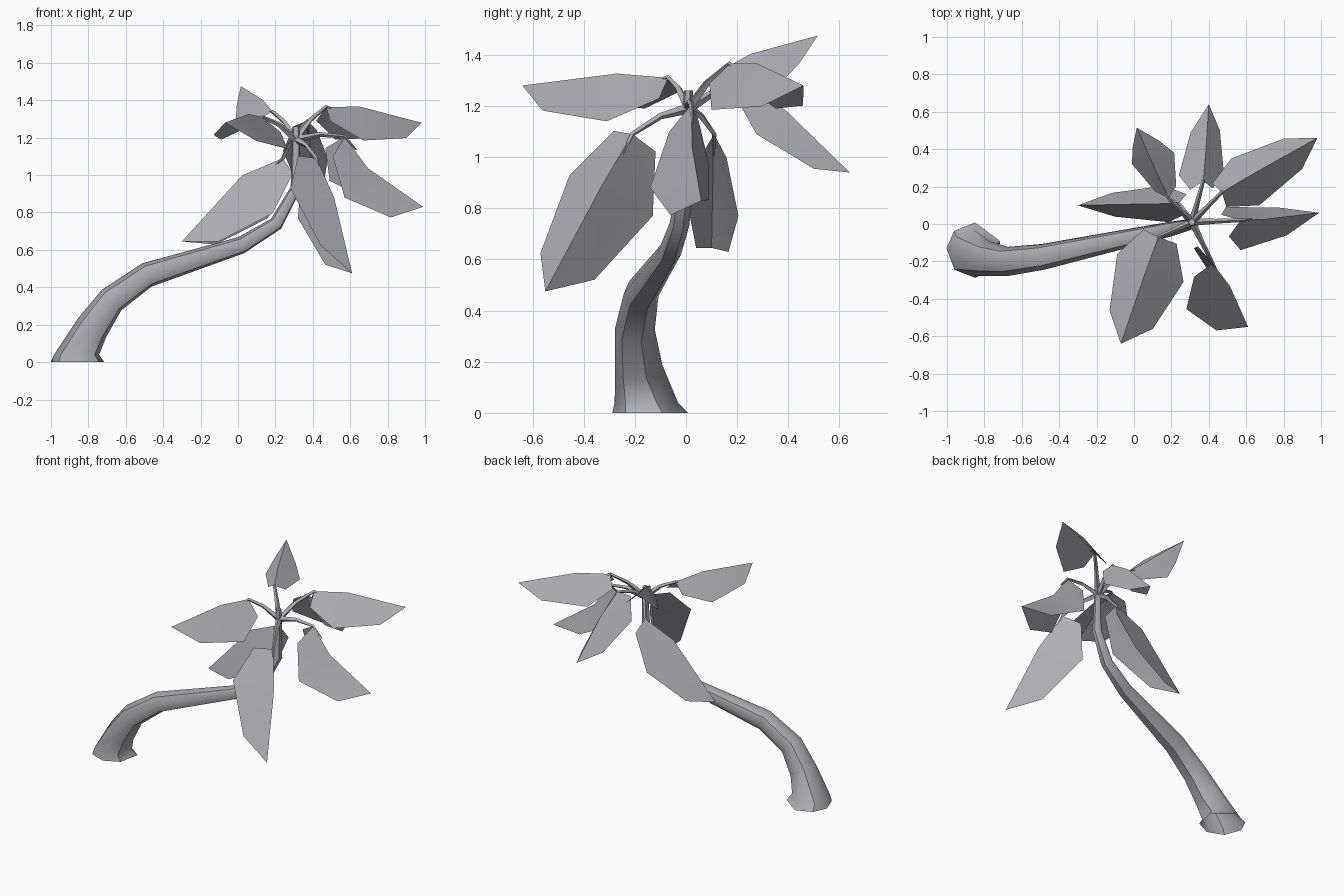
import bpy
import bmesh
import math
from mathutils import Vector

if "Cube" in bpy.data.objects:
    bpy.data.objects.remove(bpy.data.objects["Cube"], do_unlink=True)

# Single plain colour
grey = bpy.data.materials.new("plain_grey")
grey.use_nodes = True
grey.diffuse_color = (0.42, 0.42, 0.45, 1)
grey.node_tree.nodes["Principled BSDF"].inputs["Base Color"].default_value = (0.42, 0.42, 0.45, 1)


def finish(name, bm, angle):
    """Turn a bmesh into a shaded object."""
    mesh = bpy.data.meshes.new(name)
    bm.to_mesh(mesh)
    bm.free()
    mesh.materials.append(grey)
    obj = bpy.data.objects.new(name, mesh)
    bpy.context.collection.objects.link(obj)
    bpy.ops.object.select_all(action='DESELECT')
    obj.select_set(True)
    bpy.context.view_layer.objects.active = obj
    bpy.ops.object.shade_smooth_by_angle(angle=math.radians(angle))
    return obj


def tube(name, points, radii, corners, ref, angle, level_rings=0, sharp=()):
    """Tapered tube, open at its start, with section corners given in degrees."""
    pts = [Vector(p) for p in points]
    sides = len(corners)
    bm = bmesh.new()
    rings = []
    for i, (p, r) in enumerate(zip(pts, radii)):
        t = pts[min(i + 1, len(pts) - 1)] - pts[max(i - 1, 0)]
        if i < level_rings:
            t = Vector((0, 0, 1))
        t.normalize()
        side = (ref - t * ref.dot(t)).normalized()
        other = t.cross(side)
        ring = []
        for corner in corners:
            a = math.radians(corner)
            ring.append(bm.verts.new(p + r * (math.cos(a) * side + math.sin(a) * other)))
        rings.append(ring)
    for low, high in zip(rings, rings[1:]):
        for k in range(sides):
            n = (k + 1) % sides
            bm.faces.new((low[k], low[n], high[n], high[k]))
        for k in sharp:
            bm.edges.get((low[k], high[k])).smooth = False
    bm.faces.new(rings[-1])
    return finish(name, bm, angle)


def leaf(name, base, tip, near_a, near_b, lift=0.2, reach=0.5):
    """Folded leaf: a raised midrib with an angular wing on each side."""
    base, tip = Vector(base), Vector(tip)
    wings = [Vector(near_a), Vector(near_b)]
    along = tip - base
    up = base + along * 0.25 - (wings[0] + wings[1]) / 2
    mid = base + along * 0.36 + up * lift
    bm = bmesh.new()
    b, m, t = (bm.verts.new(p) for p in (base, mid, tip))
    for near in wings:
        heel = base.lerp(near, 0.5) - along * 0.15
        far = (near + along * reach).lerp(base + along * 0.75, 0.35)
        h, n, f = (bm.verts.new(p) for p in (heel, near, far))
        for tri in ((b, h, n), (b, n, m), (m, n, f), (m, f, t)):
            bm.faces.new(tri)
    bmesh.ops.recalc_face_normals(bm, faces=bm.faces)
    bm.normal_update()
    if sum((f.normal * f.calc_area()).dot(up) for f in bm.faces) < 0:
        bmesh.ops.reverse_faces(bm, faces=bm.faces)
    return finish(name, bm, 40)


# Leaning seven-sided trunk with a flared foot and four long creases
trunk_path = [(-0.855, -0.14, 0), (-0.86, -0.155, 0.04), (-0.78, -0.185, 0.18),
              (-0.675, -0.2, 0.33), (-0.485, -0.175, 0.465), (0.02, -0.065, 0.625),
              (0.205, -0.025, 0.74), (0.31, 0, 0.93), (0.31, 0.01, 1.26)]
trunk_radii = [0.148, 0.124, 0.093, 0.078, 0.069, 0.047, 0.039, 0.029, 0.018]
tube("trunk", trunk_path, trunk_radii, (-2, 46, 86, 135, 182, 229, 289),
     Vector((0, 1, 0)), 72, level_rings=2, sharp=(1, 3, 5, 6))

# Leaves: base, tip, widest point of each wing, then midrib lift and wing reach
leaves = {
    "back_right_leaf": ((0.185, 0.14, 1.34), (0.015, 0.515, 1.475),
                        (-0.01, 0.32, 1.3), (0.215, 0.38, 1.3), 0.2, 0.2),
    "back_leaf": ((0.37, 0.23, 1.29), (0.4, 0.64, 0.94),
                  (0.24, 0.26, 1.13), (0.48, 0.275, 1.09)),
    "back_left_leaf": ((0.47, 0.17, 1.365), (0.98, 0.46, 1.28),
                       (0.52, 0.35, 1.19), (0.67, 0.1, 1.185)),
    "left_leaf": ((0.57, 0.02, 1.205), (0.99, 0.06, 0.83),
                  (0.57, -0.14, 0.88), (0.49, 0.09, 0.97), -0.18),
    "front_left_leaf": ((0.42, -0.21, 1.09), (0.61, -0.55, 0.475),
                        (0.28, -0.455, 0.93), (0.32, -0.13, 0.77), 0.15),
    "front_right_leaf": ((0.13, -0.07, 1.31), (-0.07, -0.64, 1.28),
                         (-0.09, -0.16, 1.19), (0.265, -0.31, 1.14)),
    "right_leaf": ((0.24, 0.11, 1.09), (-0.3, 0.1, 0.645),
                   (0.16, 0.205, 0.77), (0.185, 0.01, 0.795), 0.35, 0.47),
}

# Thin arched stalks join each leaf to the crown
crown = Vector((0.31, 0.01, 1.19))
for name, shape in leaves.items():
    leaf(name, *shape)
    start, end = Vector(shape[0]), Vector(shape[1])
    bend = crown.lerp(start, 0.5) + Vector((0, 0, 0.02))
    inner = start.lerp(end, 0.15) - Vector((0, 0, 0.015))
    tube(name.replace("leaf", "stalk"), [crown, bend, start, inner],
         [0.02, 0.013, 0.01, 0.004], range(0, 360, 90), Vector((0, 0, 1)), 40)
